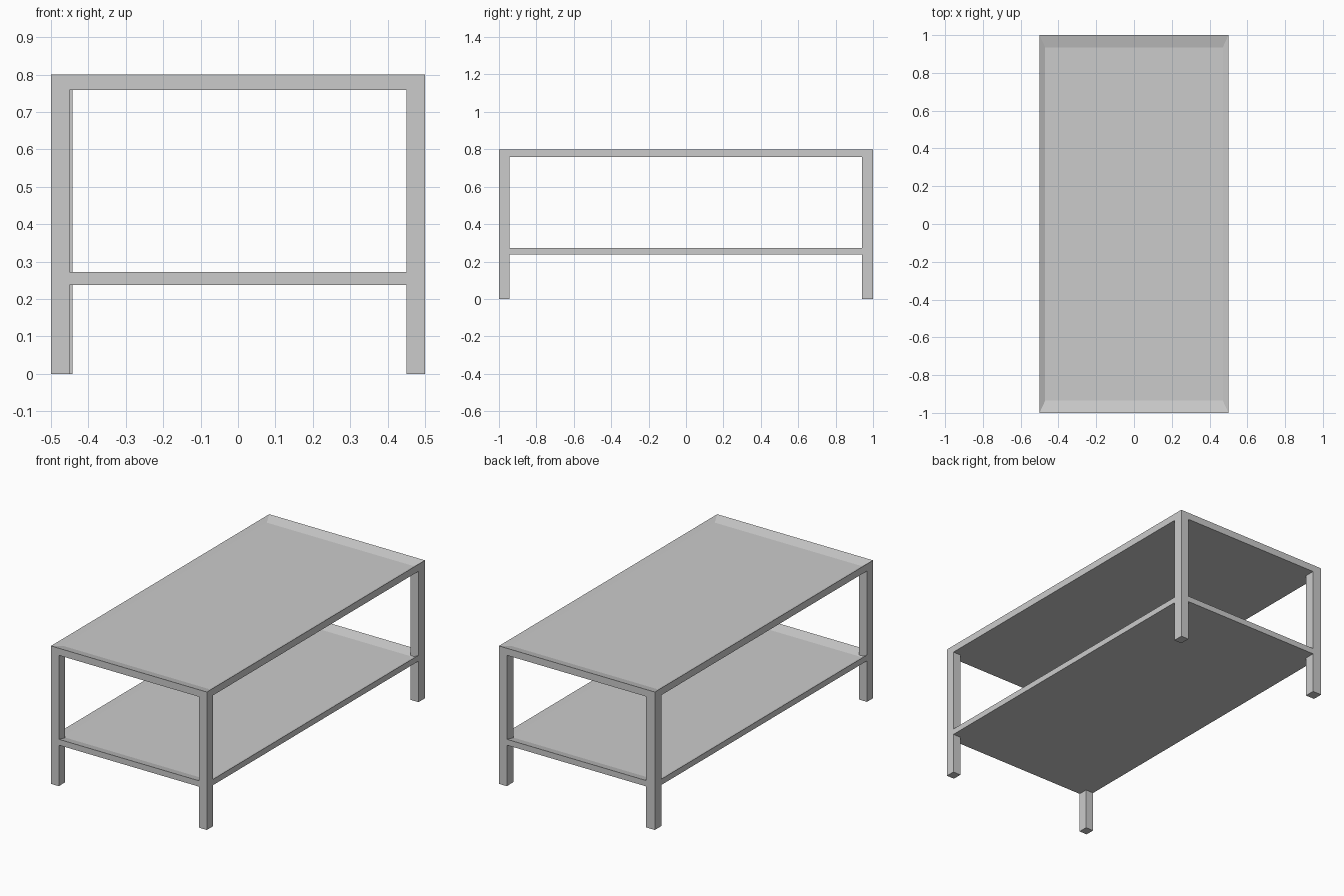
import bpy
import bmesh
from mathutils import Matrix, Vector

cube = bpy.data.objects.get("Cube")
if cube:
    bpy.data.objects.remove(cube, do_unlink=True)

# One plain grey for the whole table
GREY = (0.6, 0.6, 0.6, 1.0)
grey = bpy.data.materials.new("light grey")
grey.use_nodes = True
grey.diffuse_color = GREY
grey.node_tree.nodes["Principled BSDF"].inputs["Base Color"].default_value = GREY

HALF_X, HALF_Y = 0.5, 1.0
RIM_X, RIM_Y, DISH = 0.03, 0.065, 0.016


def add_box(name, low, high, dished=False):
    """Box between two corners; a dished box has a shallow sloping rim on top."""
    low, high = Vector(low), Vector(high)
    size, middle = high - low, (low + high) / 2
    bm = bmesh.new()
    bmesh.ops.create_cube(
        bm, size=1, matrix=Matrix.Translation(middle) @ Matrix.Diagonal((*size, 1)))
    if dished:
        top = max(bm.faces, key=lambda f: f.calc_center_median().z)
        bmesh.ops.inset_individual(bm, faces=[top], thickness=RIM_X)
        for v in top.verts:
            v.co.x = (HALF_X - RIM_X) * (1 if v.co.x > 0 else -1)
            v.co.y = (HALF_Y - RIM_Y) * (1 if v.co.y > 0 else -1)
            v.co.z = high.z - DISH
    mesh = bpy.data.meshes.new(name)
    bm.to_mesh(mesh)
    bm.free()
    mesh.materials.append(grey)
    obj = bpy.data.objects.new(name, mesh)
    bpy.context.collection.objects.link(obj)


# Dished top and lower shelf
add_box("table_top", (-HALF_X, -HALF_Y, 0.759), (HALF_X, HALF_Y, 0.8), True)
add_box("lower_shelf", (-HALF_X, -HALF_Y, 0.238), (HALF_X, HALF_Y, 0.272), True)

# Legs run from the floor, through the shelf corners, to the top
for side, sx in (("left", 1), ("right", -1)):
    for end, sy in (("front", -1), ("back", 1)):
        wide = 0.057 if (side, end) == ("right", "back") else 0.05
        deep = 0.06 if end == "back" else 0.055
        xs = sorted((sx * HALF_X, sx * (HALF_X - wide)))
        ys = sorted((sy * HALF_Y, sy * (HALF_Y - deep)))
        add_box(f"{end}_{side}_leg", (xs[0], ys[0], 0), (xs[1], ys[1], 0.765))
